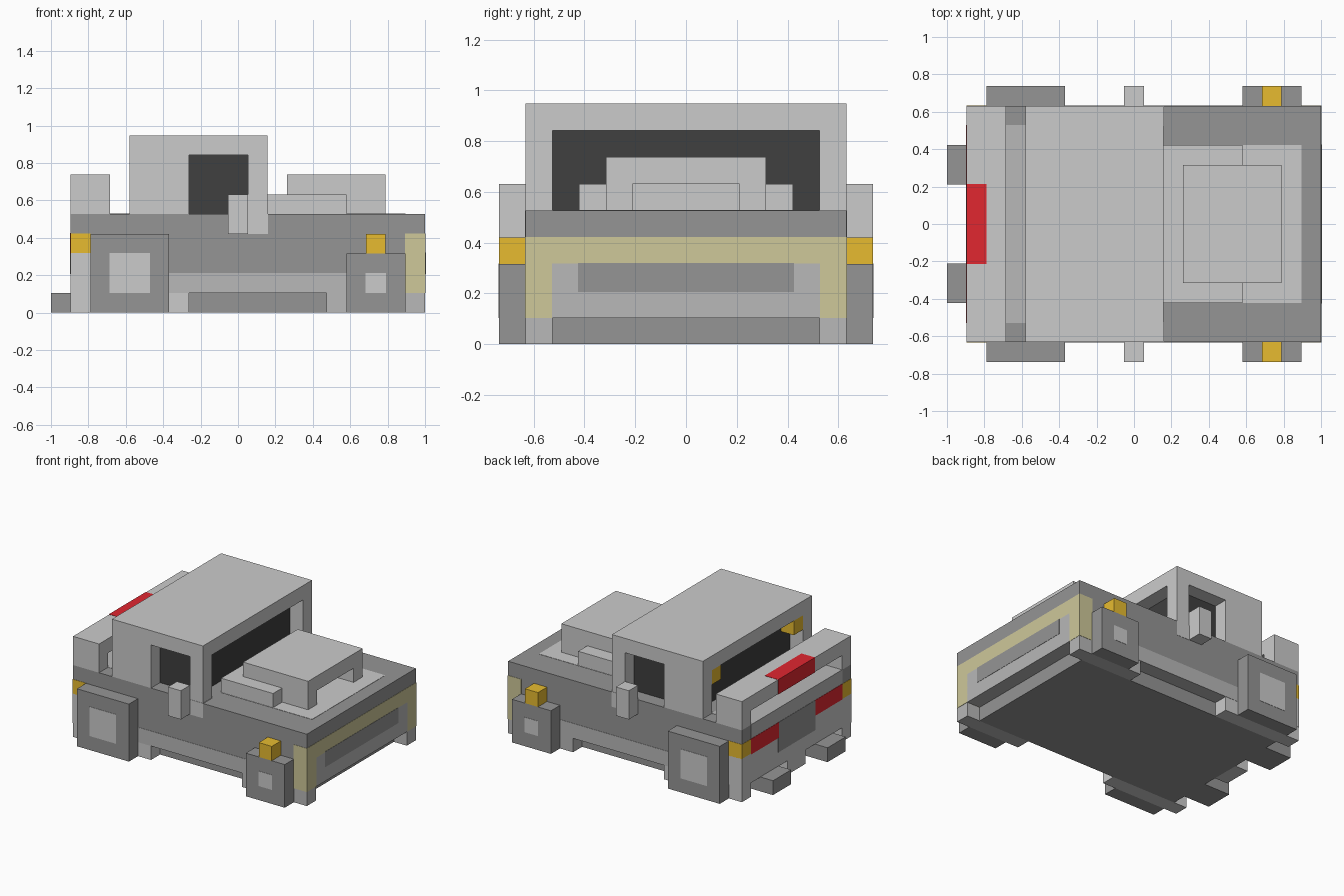
import bpy

if "Cube" in bpy.data.objects:
    bpy.data.objects.remove(bpy.data.objects["Cube"])

U = 2 / 19          # block size: the model sits on a 19-block-long grid
SKIN = 0.002        # inlaid panels stand out by this much
COLOURS = {
    "dark": (0.30, 0.30, 0.30, 1),
    "mid": (0.48, 0.48, 0.48, 1),
    "black": (0.05, 0.05, 0.05, 1),
    "yellow": (0.62, 0.58, 0.32, 1),
    "orange": (0.80, 0.50, 0.03, 1),
    "red": (0.75, 0.02, 0.03, 1),
}
materials = {}
for key, rgba in COLOURS.items():
    materials[key] = bpy.data.materials.new(key)
    materials[key].diffuse_color = rgba


def block(name, x, y, z, colour=None, skin=0.0):
    """Box in grid units: x counted from the tail, y from the centre, z from the ground."""
    lo = [(x[0] - 9.5) * U - skin, y[0] * U - skin, max(z[0] * U - skin, 0)]
    hi = [(x[1] - 9.5) * U + skin, y[1] * U + skin, z[1] * U + skin]
    bpy.ops.mesh.primitive_cube_add(size=1, location=[(a + b) / 2 for a, b in zip(lo, hi)])
    ob = bpy.context.object
    ob.name = name
    ob.scale = [b - a for a, b in zip(lo, hi)]
    bpy.ops.object.transform_apply(location=False, rotation=False, scale=True)
    if colour:
        ob.data.materials.append(materials[colour])
    return ob


def pair(name, x, y, z, colour=None, skin=0.0):
    """The same box on both sides of the centre line."""
    block(name + "_left", x, y, z, colour, skin)
    block(name + "_right", x, (-y[1], -y[0]), z, colour, skin)


# Body with recessed underside
block("body", (1, 19), (-6, 6), (1, 5), "dark")
block("floor", (2, 18), (-5, 5), (0, 1), "dark")
pair("front_lower_corner", (14, 19), (5, 6), (0, 1), "mid")
pair("rear_lower_corner", (1, 7), (5, 6), (0, 1))
block("rear_fin", (1, 2), (-1, 1), (0, 1))
pair("exhaust", (0, 2), (2, 4), (0, 1), "dark")
pair("side_sill", (6, 15), (5, 6), (1, 2), "mid", SKIN)

# Front face
block("front_panel", (18, 19), (-5, 5), (1, 3), "mid", SKIN)
block("grille", (18, 19), (-4, 4), (2, 3), "dark", SKIN * 2)
block("headlight_bar", (18, 19), (-6, 6), (3, 4), "yellow", SKIN)
pair("headlight_end", (18, 19), (5, 6), (1, 3), "yellow", SKIN)

# Rear face
block("rear_panel", (1, 2), (-6, 6), (1, 3), None, SKIN)
block("plate_recess", (1, 2), (-2, 2), (2, 4), "dark", SKIN * 2)
pair("tail_light", (1, 2), (2, 5), (3, 4), "red", SKIN * 2)
pair("rear_indicator", (1, 2), (5, 6), (3, 4), "orange", SKIN)

# Wheels, hubs and front indicators
for name, x, height in (("rear", (2, 6), 4), ("front", (15, 18), 3)):
    pair(name + "_wheel", x, (6, 7), (0, height), "dark")
    pair(name + "_hub", (x[0] + 1, x[1] - 1), (6, 7), (1, height - 1), None, SKIN)
pair("front_indicator", (16, 17), (6, 7), (3, 4), "orange")

# Cab: dark glass core, pillars and roof
block("glass", (5, 10), (-5, 5), (5, 8), "black")
block("roof", (4, 11), (-6, 6), (8, 9))
pair("rear_pillar", (4, 7), (5, 6), (5, 8))
pair("front_pillar", (10, 11), (5, 6), (5, 8))
pair("front_pillar_foot", (10, 11), (5, 6), (4, 5), None, SKIN)
pair("rear_window_light", (4, 5), (4, 5), (7, 8), "orange")
pair("mirror", (9, 10), (6, 7), (4, 6))

# Hood inlay and scoop with front opening
block("hood_panel", (11, 18), (-4, 4), (4, 5), None, SKIN)
block("hood_base", (11, 15), (-4, 4), (5, 6))
block("scoop_top", (12, 17), (-3, 3), (6, 7))
pair("scoop_cheek", (15, 17), (2, 3), (5, 6))

# Rear deck and wing on end posts
block("rear_deck", (1, 4), (-5, 5), (4, 5), "mid", SKIN)
block("wing", (1, 3), (-6, 6), (6, 7))
pair("wing_post", (1, 3), (5, 6), (5, 6))
block("brake_light", (1, 2), (-2, 2), (6, 7), "red", SKIN)

for m in bpy.data.materials:
    if m.users and not m.is_grease_pencil:
        m.use_nodes = True
        m.node_tree.nodes["Principled BSDF"].inputs["Base Color"].default_value = m.diffuse_color
